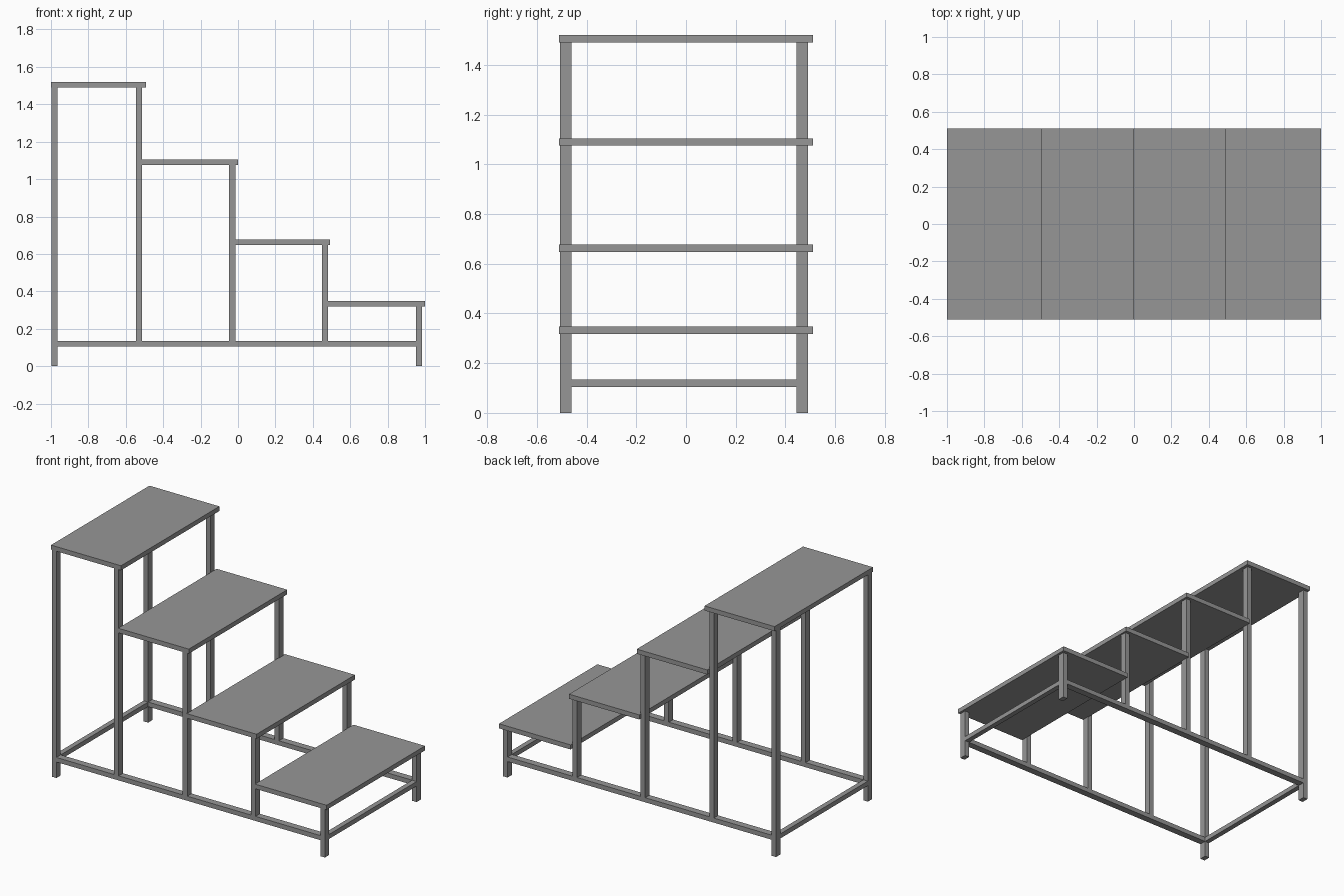
import bpy
import bmesh
from mathutils import Vector

cube = bpy.data.objects.get("Cube")
if cube:
    bpy.data.objects.remove(cube, do_unlink=True)

grey = bpy.data.materials.new("painted grey")
grey.use_nodes = True
GREY = (0.305, 0.305, 0.305, 1)
grey.diffuse_color = GREY
grey.node_tree.nodes["Principled BSDF"].inputs["Base Color"].default_value = GREY


def box(name, x, y, z):
    """Box spanning the given (low, high) range on each axis."""
    bm = bmesh.new()
    bmesh.ops.create_cube(bm, size=1)
    low, high = Vector((x[0], y[0], z[0])), Vector((x[1], y[1], z[1]))
    for v in bm.verts:
        v.co = (low + high) / 2 + v.co * (high - low)
    mesh = bpy.data.meshes.new(name)
    bm.to_mesh(mesh)
    bm.free()
    mesh.materials.append(grey)
    obj = bpy.data.objects.new(name, mesh)
    bpy.context.collection.objects.link(obj)


LEG = 0.033
RAIL = (0.105, 0.135)
SIDES = {"front": (-0.506, -0.461), "back": (0.445, 0.49)}
THICK = 0.03

# Step boards, tallest first: x range and top height
steps = [((-1.0, -0.492), 1.52), ((-0.512, 0.0), 1.105),
         ((-0.018, 0.492), 0.678), ((0.481, 1.0), 0.348)]
for i, (x, top) in enumerate(steps, 1):
    box(f"step_board_{i}", x, (-0.51, 0.51), (top - THICK, top))

# Legs: the end ones reach the floor, the inner ones stand on the rails
legs = [(-0.997, 0), (-0.545, 0), (-0.047, 1), (0.448, 2), (0.952, 3)]
for side, y in SIDES.items():
    for i, (x, step) in enumerate(legs):
        foot = 0 if i in (0, len(legs) - 1) else RAIL[1]
        box(f"{side}_leg_{i + 1}", (x, x + LEG), y, (foot, steps[step][1] - THICK))
    # Long rail joining the legs of this side
    box(f"{side}_rail", (legs[0][0] + LEG, legs[-1][0]), y, RAIL)

# Cross rails at both ends
for name, (x, _) in (("right", legs[0]), ("left", legs[-1])):
    box(f"{name}_cross_rail", (x, x + LEG), (SIDES["front"][1], SIDES["back"][0]), RAIL)
